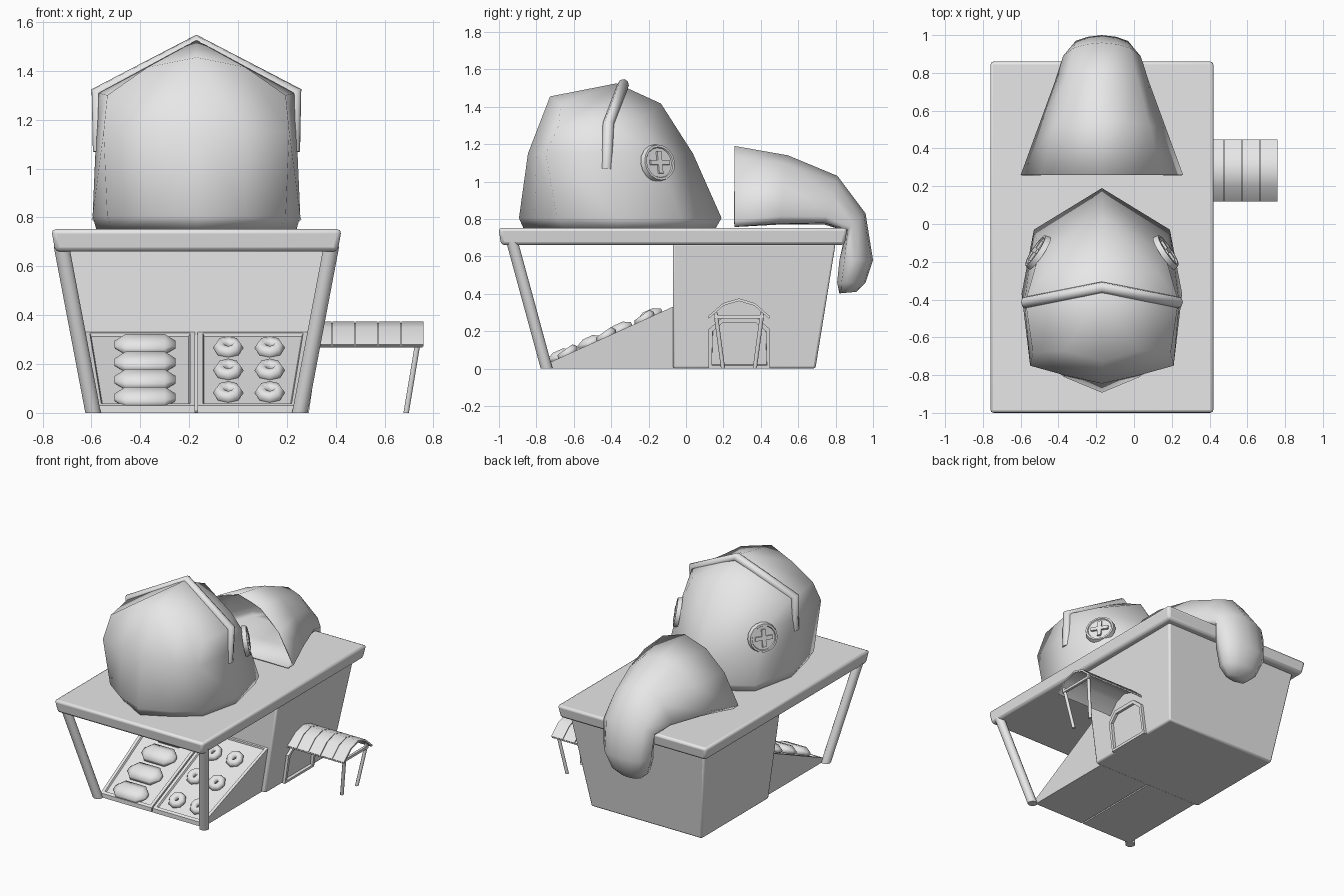
import bpy, bmesh, math
from mathutils import Vector

if "Cube" in bpy.data.objects:
    bpy.data.objects.remove(bpy.data.objects["Cube"], do_unlink=True)

CX = -0.17                                  # middle of the stall
GREY = (0.8, 0.8, 0.8, 1)
mat = bpy.data.materials.new("plain_grey")
mat.use_nodes = True
mat.diffuse_color = GREY
mat.node_tree.nodes["Principled BSDF"].inputs["Base Color"].default_value = GREY


def finish(ob, name, angle=35):
    ob.name = name
    ob.data.materials.append(mat)
    if ob.type == 'MESH':
        bpy.ops.object.select_all(action='DESELECT')
        ob.select_set(True)
        bpy.context.view_layer.objects.active = ob
        bpy.ops.object.shade_smooth_by_angle(angle=math.radians(angle))
    return ob


def add_mesh(name, bm, angle=35, origin=0.0):
    bmesh.ops.recalc_face_normals(bm, faces=bm.faces)
    me = bpy.data.meshes.new(name)
    bm.to_mesh(me)
    bm.free()
    ob = bpy.data.objects.new(name, me)
    ob.location.x = origin
    bpy.context.collection.objects.link(ob)
    return finish(ob, name, angle)


def loft(rings, caps=(True, True), closed=True):
    """Skin a list of equal point rings."""
    bm = bmesh.new()
    vs = [[bm.verts.new(p) for p in r] for r in rings]
    n = len(rings[0])
    for a, b in zip(vs, vs[1:]):
        for i in range(n if closed else n - 1):
            j = (i + 1) % n
            bm.faces.new((a[i], a[j], b[j], b[i]))
    if caps[0]:
        bm.faces.new(vs[0])
    if caps[1]:
        bm.faces.new(vs[-1])
    bmesh.ops.recalc_face_normals(bm, faces=bm.faces)
    return bm


def modify(ob, kind, **settings):
    m = ob.modifiers.new(kind.lower(), kind)
    for k, v in settings.items():
        setattr(m, k, v)


def circle(r, sides):
    return [(r * math.cos(2 * math.pi * (i + 0.5) / sides),
             r * math.sin(2 * math.pi * (i + 0.5) / sides)) for i in range(sides)]


def post(name, a, b, r, sides=12):
    """A leaning post with level ends."""
    add_mesh(name, loft([[(p[0] + x, p[1] + y, p[2]) for x, y in circle(r, sides)]
                         for p in (a, b)]), 50)


def rect(w, y0, y1, z):
    return [(CX - w, y0, z), (CX + w, y0, z), (CX + w, y1, z), (CX - w, y1, z)]


# Counter top, body and front legs
top = add_mesh("counter_top", loft([rect(0.578, -0.988, 0.848, 0.66),
                                    rect(0.594, -1.003, 0.863, 0.752)]))
modify(top, 'BEVEL', width=0.018, segments=2)
body = add_mesh("counter_body", loft([rect(0.44, -0.07, 0.692, 0), rect(0.535, -0.07, 0.8, 0.67)]))
modify(body, 'BEVEL', width=0.012, segments=2)
for side, s in (("left", 1), ("right", -1)):
    post(side + "_front_leg", (CX + s * 0.423, -0.745, 0.0),
         (CX + s * 0.552, -0.93, 0.68), 0.033)

# Sloping display trays with a sunken panel
SLOPE = math.atan(0.448)
PROFILE = [(-0.06, 0), (-0.06, 0.335), (-0.735, 0.03), (-0.735, 0)]
for side, s in (("left", 1), ("right", -1)):
    inner = [(CX + s * 0.005, y, z) for y, z in PROFILE]
    outer = [(CX + s * (0.405 + 0.16 * z), y, z) for y, z in PROFILE]
    bm = loft([inner, outer])
    bm.normal_update()
    face = max(bm.faces, key=lambda f: f.normal.z)
    bmesh.ops.inset_region(bm, faces=[face], thickness=0.03)
    bmesh.ops.inset_region(bm, faces=[face], thickness=0.008, depth=-0.012)
    add_mesh(side + "_display_tray", bm, 20)


def on_tray(z):
    return -0.07 + (z - 0.33) / 0.448


# Blunt-ended loaves in one tray
for i in range(4):
    z = 0.276 - i * 0.072
    loaf = add_mesh(f"loaf_{i + 1}", loft(
        [[(x, y * k, w * k * 0.5) for y, w in circle(0.074, 8)]
         for x, k in ((-0.125, 0.35), (-0.08, 1), (0.08, 1), (0.125, 0.35))]), 60)
    loaf.rotation_euler.x = SLOPE
    loaf.location = (-0.38, on_tray(z), z + 0.004)

# Rings of dough in the other
for i in range(3):
    for j, x in enumerate((-0.04, 0.13)):
        z = 0.262 - i * 0.092
        bpy.ops.mesh.primitive_torus_add(major_segments=8, minor_segments=6, major_radius=0.035,
                                         minor_radius=0.028, rotation=(SLOPE + 0.2, 0, 0),
                                         location=(x, on_tray(z), z + 0.004))
        finish(bpy.context.object, f"ring_bun_{i * 2 + j + 1}", 70)

# Side door with a deep niche
DOOR = [(0.12, 0), (0.45, 0), (0.45, 0.21), (0.38, 0.27), (0.19, 0.27), (0.12, 0.21)]
bm = loft([[(0.15, y, z) for y, z in DOOR], [(0.29 + 0.14 * z, y, z) for y, z in DOOR]])
bm.normal_update()
face = max(bm.faces, key=lambda f: f.normal.x)
bmesh.ops.inset_region(bm, faces=[face], thickness=0.025)
bmesh.ops.inset_region(bm, faces=[face], thickness=0.003, depth=-0.05)
add_mesh("side_door", bm, 20)

# Arched awning over the door, made of bands on a thinner lining
ARCH = [(-0.165, 0.28), (-0.085, 0.35), (0, 0.375), (0.085, 0.35), (0.165, 0.28)]


def arch(name, x0, x1, drop, thick):
    bm = loft([[(x, 0.283 + y, z - drop) for y, z in ARCH] for x in (x0, x1)],
              (False, False), False)
    bmesh.ops.solidify(bm, geom=bm.faces[:], thickness=thick)
    add_mesh(name, bm, 50)


arch("awning_lining", 0.28, 0.755, 0.008, 0.006)
for i in range(5):
    x0 = 0.292 + i * 0.0942
    arch(f"awning_band_{i + 1}", x0, x0 + 0.09, 0, 0.012)
for side, s in (("front", -1), ("back", 1)):
    post(side + "_awning_pole", (0.688, 0.283 + s * 0.085, 0),
         (0.738, 0.283 + s * 0.125, 0.3), 0.012, 8)
bpy.ops.mesh.primitive_cube_add(size=1, location=(0.738, 0.283, 0.277))
bpy.context.object.scale = (0.018, 0.266, 0.018)
finish(bpy.context.object, "awning_bar")

# Big rounded head: half rings from the back middle to the front middle, then mirrored
LEVELS = [
    ([0.16, -0.05, -0.37, -0.65, -0.77, -0.87], [0, 0.34, 0.41, 0.345, 0.19, 0], [0.752] * 6),
    ([0.19, -0.03, -0.37, -0.69, -0.81, -0.893], [0, 0.36, 0.425, 0.365, 0.2, 0], [0.805] * 6),
    ([0.037, -0.15, -0.42, -0.75, -0.80, -0.845], [0, 0.33, 0.41, 0.38, 0.2, 0], [1.15] * 6),
    ([-0.134, -0.25, -0.41, -0.68, -0.67, -0.727], [0, 0.29, 0.405, 0.365, 0.2, 0],
     [1.417, 1.33, 1.31, 1.30, 1.415, 1.455]),
]
bm = loft([list(zip(xs, ys, zs)) for ys, xs, zs in LEVELS], (False, False), False)
bm.verts.ensure_lookup_table()
rim = bm.verts[-6:]
peak = bm.verts.new((0, -0.37, 1.525))
for a, b in zip(rim, rim[1:]):
    bm.faces.new((a, b, peak))
bm.faces.new(bm.verts[:6])
head = add_mesh("head", bm, 85, CX)
modify(head, 'MIRROR', merge_threshold=0.001)

# Strap over the head
cu = bpy.data.curves.new("head_strap", 'CURVE')
cu.dimensions = '3D'
cu.bevel_depth = 0.03
cu.bevel_resolution = 2
cu.use_fill_caps = True
path = [(0.394, -0.425, 1.07), (0.403, -0.415, 1.31), (0, -0.335, 1.518)]
path += [(-x, y, z) for x, y, z in path[1::-1]]
sp = cu.splines.new('POLY')
sp.points.add(len(path) - 1)
for p, (x, y, z) in zip(sp.points, path):
    p.co = (CX + x, y, z, 1)
strap = bpy.data.objects.new("head_strap", cu)
bpy.context.collection.objects.link(strap)
finish(strap, "head_strap")

# Button eyes with a raised cross
for side, s in (("left", 1), ("right", -1)):
    n = Vector((s * 0.8, 0.53, 0.17)).normalized()
    rot = n.to_track_quat('Z', 'Y').to_euler()
    c = Vector((CX + s * 0.34, -0.148, 1.1))
    bm = bmesh.new()
    bmesh.ops.create_cone(bm, cap_ends=True, segments=16, radius1=0.103, radius2=0.096, depth=0.03)
    bm.normal_update()
    face = max(bm.faces, key=lambda f: f.calc_center_median().z)
    bmesh.ops.inset_region(bm, faces=[face], thickness=0.012)
    bmesh.ops.inset_region(bm, faces=[face], thickness=0.004, depth=-0.008)
    eye = add_mesh(side + "_eye", bm, 30)
    eye.location, eye.rotation_euler = c, rot
    for part, size in (("upright", (0.026, 0.12, 0.016)), ("bar", (0.12, 0.026, 0.016))):
        bpy.ops.mesh.primitive_cube_add(size=1, location=c + n * 0.012, rotation=rot)
        bpy.context.object.scale = size
        finish(bpy.context.object, f"{side}_eye_cross_{part}")

# Drooping hollow tail: top y, z, bottom y, z, half width, roundness
STATIONS = [
    (0.26, 1.19, 0.26, 0.757, 0.43, 0), (0.545, 1.14, 0.5, 0.77, 0.34, 0.1),
    (0.81, 1.03, 0.74, 0.77, 0.25, 0.2), (0.96, 0.83, 0.855, 0.735, 0.205, 0.6),
    (1.0, 0.58, 0.82, 0.58, 0.187, 1), (0.96, 0.46, 0.808, 0.46, 0.14, 1),
    (0.91, 0.41, 0.82, 0.402, 0.08, 1),
]
ARC = [(0, 1, 1), (0.4, 0.87, 0.95), (0.74, 0.56, 0.83), (1, 0.08, 0.5), (0.9, 0, 0.15), (0, 0, 0)]
rings = []
for ty, tz, by, bz, w, k in STATIONS:
    half = []
    for x, t0, t1 in ARC:
        t = t0 + (t1 - t0) * k
        half.append((x * w, by + (ty - by) * t, bz + (tz - bz) * t))
    rings.append([(CX + x, y, z) for x, y, z in half] +
                 [(CX - x, y, z) for x, y, z in half[-2:0:-1]])
tail = add_mesh("drooping_tail", loft(rings, (False, True)), 85)
modify(tail, 'SOLIDIFY', thickness=0.008, offset=-1)
